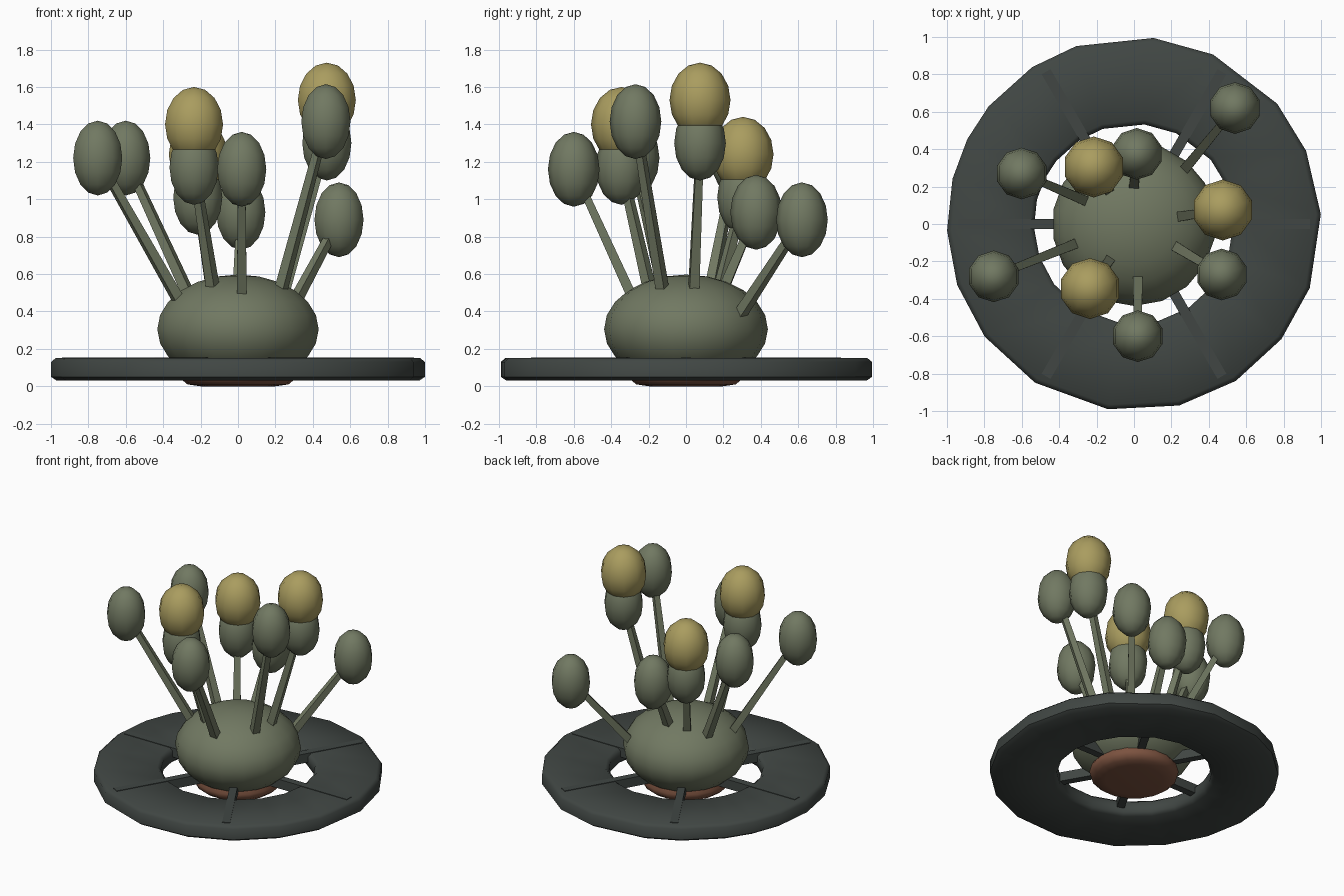
import bpy, bmesh, math
from mathutils import Vector, Matrix

if "Cube" in bpy.data.objects:
    bpy.data.objects.remove(bpy.data.objects["Cube"], do_unlink=True)


def material(name, rgb):
    m = bpy.data.materials.new(name)
    m.use_nodes = True
    m.diffuse_color = (*rgb, 1)
    m.node_tree.nodes["Principled BSDF"].inputs["Base Color"].default_value = (*rgb, 1)
    return m


GREEN = material("moss green", (0.165, 0.19, 0.122))
YELLOW = material("mustard yellow", (0.40, 0.335, 0.115))
DARK = material("dark slate", (0.052, 0.062, 0.057))
BROWN = material("rust brown", (0.20, 0.085, 0.05))


def finish(bm, name, mat, smooth=None):
    bmesh.ops.recalc_face_normals(bm, faces=bm.faces)
    me = bpy.data.meshes.new(name)
    bm.to_mesh(me)
    bm.free()
    me.materials.append(mat)
    ob = bpy.data.objects.new(name, me)
    bpy.context.collection.objects.link(ob)
    if smooth:
        bpy.ops.object.select_all(action="DESELECT")
        ob.select_set(True)
        bpy.context.view_layer.objects.active = ob
        bpy.ops.object.shade_smooth_by_angle(angle=math.radians(smooth))
    return ob


def ellipsoid(name, centre, r, rz, mat, segs=10, rings=8):
    bm = bmesh.new()
    bmesh.ops.create_uvsphere(bm, u_segments=segs, v_segments=rings, radius=1)
    bmesh.ops.transform(bm, verts=bm.verts, matrix=Matrix.Translation(centre)
                        @ Matrix.Diagonal((r, r, rz, 1)))
    finish(bm, name, mat, 60)


def stalk(name, a, b):
    a, b = Vector(a), Vector(b)
    d = b - a
    bm = bmesh.new()
    bmesh.ops.create_cone(bm, cap_ends=True, segments=4, radius1=0.038,
                          radius2=0.027, depth=d.length)
    turn = d.to_track_quat("Z", "Y").to_matrix().to_4x4()
    bmesh.ops.transform(bm, verts=bm.verts, matrix=Matrix.Translation((a + b) / 2)
                        @ turn @ Matrix.Rotation(math.pi / 4, 4, "Z"))
    finish(bm, name, GREEN)


def lathe(name, profile, angles, mat, closed, smooth):
    bm = bmesh.new()
    loops = [[bm.verts.new((r * math.cos(t), r * math.sin(t), z)) for r, z in profile]
             for t in map(math.radians, angles)]
    n = len(profile)
    for i, cur in enumerate(loops):
        nxt = loops[(i + 1) % len(loops)]
        for j in range(n if closed else n - 1):
            k = (j + 1) % n
            bm.faces.new((cur[j], nxt[j], nxt[k], cur[k]))
    if not closed:
        for j in (0, n - 1):
            bm.faces.new([loop[j] for loop in loops])
    finish(bm, name, mat, smooth)


# Ground ring with an uneven, hand-cut outline
ring_angles = [3, 23, 40, 65, 84, 108, 123, 141, 153, 166, 182, 199,
               217, 238, 262, 284, 303, 322, 340]
lathe("ground_ring", [(0.535, 0.055), (0.56, 0.03), (0.97, 0.03), (1, 0.05),
                      (1, 0.13), (0.975, 0.151), (0.56, 0.151), (0.535, 0.13)],
      ring_angles, DARK, True, 50)

# Six spokes lying just proud of the ring
for i in range(6):
    bm = bmesh.new()
    bmesh.ops.create_cube(bm, size=1)
    bmesh.ops.transform(bm, verts=bm.verts,
                        matrix=Matrix.Rotation(i * math.pi / 3, 4, "Z")
                        @ Matrix.Translation((0.47, 0, 0.12))
                        @ Matrix.Diagonal((0.94, 0.055, 0.07, 1)))
    finish(bm, f"spoke_{i + 1}", DARK)

# Base plug and central body
lathe("base_plug", [(0.2, 0), (0.27, 0.01), (0.3, 0.035), (0.31, 0.07), (0.28, 0.12)],
      range(0, 360, 20), BROWN, False, 50)
ellipsoid("body", (0, 0, 0.305), 0.438, 0.292, GREEN, 18, 12)

# Stalk root, head centre, and whether a yellow cap sits on top
shoots = [
    ((0.26, 0.28, 0.37), (0.54, 0.62, 0.89), False),
    ((0.0, 0.2, 0.52), (0.015, 0.375, 0.93), False),
    ((-0.25, 0.12, 0.46), (-0.6, 0.27, 1.22), False),
    ((-0.3, -0.1, 0.43), (-0.75, -0.28, 1.22), False),
    ((0.22, -0.12, 0.48), (0.47, -0.27, 1.415), False),
    ((0.02, -0.28, 0.46), (0.02, -0.6, 1.16), False),
    ((-0.13, 0.17, 0.48), (-0.215, 0.305, 1.01), True),
    ((-0.13, -0.19, 0.5), (-0.235, -0.345, 1.17), True),
    ((0.24, 0.04, 0.48), (0.475, 0.075, 1.30), True),
]
for i, (root, head, capped) in enumerate(shoots, 1):
    stalk(f"stalk_{i}", root, head)
    ellipsoid(f"bulb_{i}", head, 0.138, 0.2, GREEN)
    if capped:
        ellipsoid(f"cap_{i}", Vector(head) + Vector((0, 0, 0.23)), 0.163, 0.2, YELLOW)
